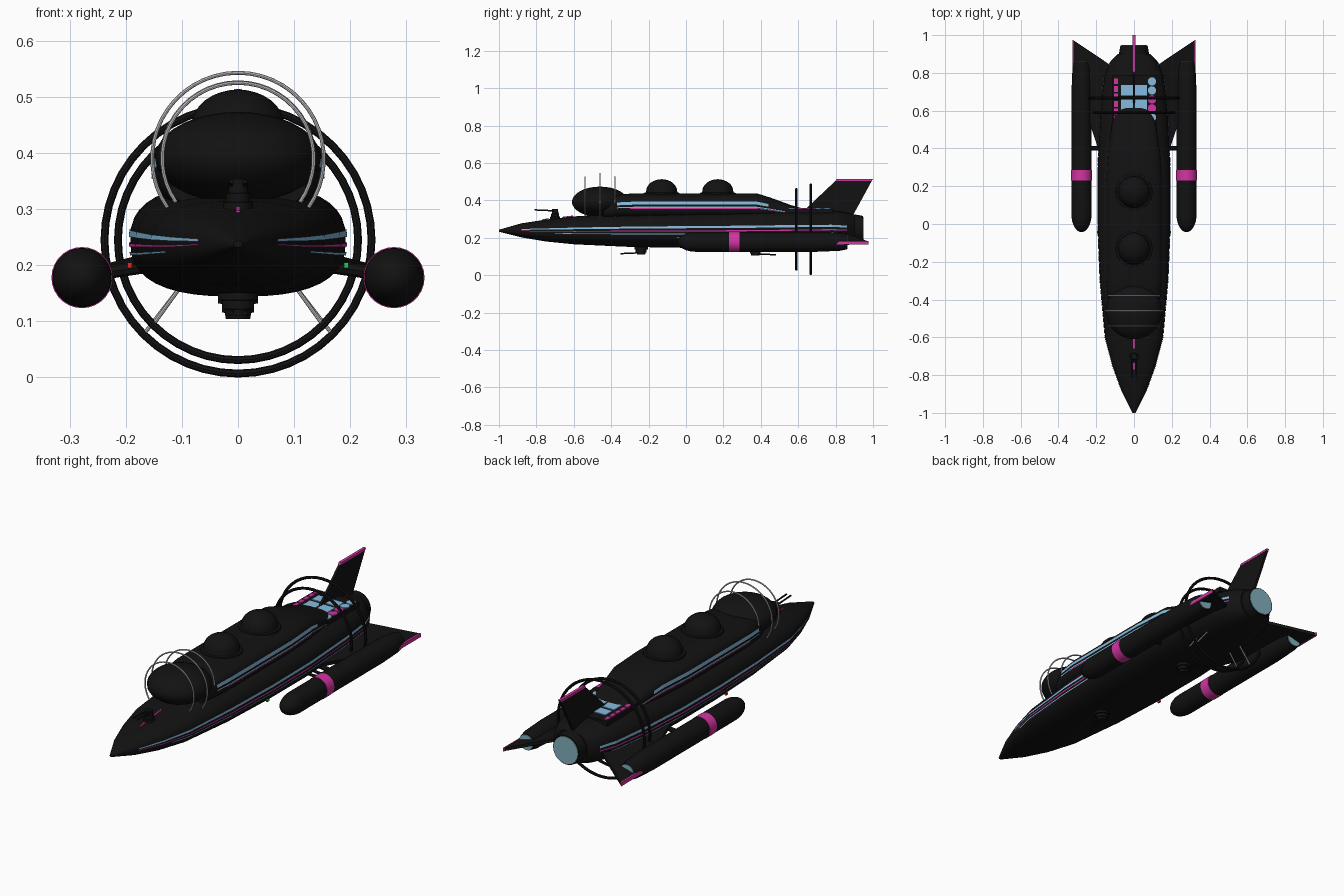
import bpy, math
from mathutils import Vector

if "Cube" in bpy.data.objects:
    bpy.data.objects.remove(bpy.data.objects["Cube"])


def material(name, rgb):
    m = bpy.data.materials.new(name)
    m.diffuse_color = (*rgb, 1)
    m.use_nodes = True
    m.node_tree.nodes["Principled BSDF"].inputs["Base Color"].default_value = m.diffuse_color
    return m


BLACK = material("black", (0.006, 0.006, 0.006))
PINK = material("pink", (0.65, 0.035, 0.36))
BLUE = material("blue", (0.24, 0.5, 0.74))
GLOW = material("glow", (0.22, 0.43, 0.5))
SILVER = material("silver", (0.7, 0.7, 0.7))
RED = material("red", (0.8, 0.02, 0.02))
GREEN = material("green", (0.02, 0.6, 0.1))


def smooth(ob, angle=35):
    bpy.ops.object.select_all(action='DESELECT')
    ob.select_set(True)
    bpy.context.view_layer.objects.active = ob
    bpy.ops.object.shade_smooth_by_angle(angle=math.radians(angle))


def mesh(name, verts, faces, mat):
    me = bpy.data.meshes.new(name)
    me.from_pydata([tuple(v) for v in verts], [], faces)
    me.materials.append(mat)
    ob = bpy.data.objects.new(name, me)
    bpy.context.collection.objects.link(ob)
    return ob


def rings(name, loops, mat):
    """Skin a list of equal closed loops and cap both ends."""
    n = len(loops[0])
    faces = [(i * n + j, i * n + (j + 1) % n, (i + 1) * n + (j + 1) % n, (i + 1) * n + j)
             for i in range(len(loops) - 1) for j in range(n)]
    faces += [tuple(range(n))[::-1], tuple(range((len(loops) - 1) * n, len(loops) * n))]
    ob = mesh(name, [p for l in loops for p in l], faces, mat)
    smooth(ob)
    return ob


def spow(v, e):
    return math.copysign(abs(v) ** e, v)


def loft(name, sections, n, mat, seg=40):
    """Sections are (y, half width, top z, bottom z) with superellipse outline."""
    loops = []
    for y, w, zt, zb in sections:
        loops.append([(w * spow(math.cos(a), 2 / n), y,
                       (zt + zb) / 2 + (zt - zb) / 2 * spow(math.sin(a), 2 / n))
                      for a in (2 * math.pi * k / seg for k in range(seg))])
    return rings(name, loops, mat)


def lathe(name, profile, centre, mat, axis='Y', seg=28):
    """Revolve (position, radius) pairs about a Y or Z axis."""
    cx, cy, cz = centre
    loops = []
    for t, r in profile:
        cs = [(r * math.cos(2 * math.pi * k / seg), r * math.sin(2 * math.pi * k / seg)) for k in range(seg)]
        loops.append([(cx + a, cy + t, cz + b) if axis == 'Y' else (cx + a, cy + b, cz + t) for a, b in cs])
    return rings(name, loops, mat)


def stripe(name, sections, n, t0, t1, y0, y1, mat):
    """Painted ribbons on both sides of a lofted body."""
    ys = sorted([y0, y1] + [s[0] for s in sections if y0 < s[0] < y1])
    for side in (-1, 1):
        v = []
        for y in ys:
            a, b = next((a, b) for a, b in zip(sections, sections[1:]) if a[0] <= y <= b[0])
            f = (y - a[0]) / (b[0] - a[0])
            w, zt, zb = (a[i] + f * (b[i] - a[i]) for i in (1, 2, 3))
            for t in (t0, t1):
                x = w * (1 - abs(t) ** n) ** (1 / n) + 0.0025
                v.append((side * x, y, (zt + zb) / 2 + t * (zt - zb) / 2))
        f = [(2 * i, 2 * i + 2, 2 * i + 3, 2 * i + 1)[::side] for i in range(len(ys) - 1)]
        mesh(name, v, f, mat)


def tube(name, pts, r, mat, closed=False):
    cu = bpy.data.curves.new(name, 'CURVE')
    cu.dimensions = '3D'
    cu.bevel_depth, cu.bevel_resolution, cu.use_fill_caps = r, 2, True
    sp = cu.splines.new('POLY')
    sp.points.add(len(pts) - 1)
    for p, q in zip(sp.points, pts):
        p.co = (*q, 1)
    sp.use_cyclic_u = closed
    cu.materials.append(mat)
    ob = bpy.data.objects.new(name, cu)
    bpy.context.collection.objects.link(ob)
    bpy.ops.object.select_all(action='DESELECT')
    ob.select_set(True)
    bpy.context.view_layer.objects.active = ob
    bpy.ops.object.convert(target='MESH')
    smooth(bpy.context.object)


def slab(name, pts, offset, mat):
    """Flat polygon thickened both ways along the offset vector."""
    o = Vector(offset)
    n = len(pts)
    v = [Vector(p) - o for p in pts] + [Vector(p) + o for p in pts]
    f = [tuple(range(n))[::-1], tuple(range(n, 2 * n))]
    f += [(i, (i + 1) % n, n + (i + 1) % n, n + i) for i in range(n)]
    return mesh(name, v, f, mat)


def box(name, x0, x1, y0, y1, z, h, mat):
    slab(name, [(x0, y0, z), (x1, y0, z), (x1, y1, z), (x0, y1, z)], (0, 0, h), mat)


# Main hull and upper deck
HULL = [(-1, .008, .243, .232), (-.88, .068, .277, .202), (-.75, .115, .297, .18), (-.6, .153, .314, .165),
        (-.3, .18, .332, .151), (0, .192, .34, .146), (.3, .192, .345, .144), (.6, .177, .35, .146),
        (.78, .157, .348, .152), (.86, .125, .335, .16), (.9, .085, .322, .168)]
DECK = [(-.44, .12, .40, .3), (-.38, .142, .43, .3), (-.28, .152, .437, .3), (.2, .152, .437, .3),
        (.38, .14, .437, .3), (.45, .128, .415, .3), (.56, .112, .375, .3), (.64, .1, .352, .3)]
loft("hull", HULL, 2.6, BLACK)
loft("upper_deck", DECK, 3, BLACK)

# Side stripes
for t0, t1, y0, y1, m in [(.08, .2, -.88, .86, BLUE), (-.1, -.04, -.88, .86, PINK), (-.26, -.21, -.7, .8, BLUE)]:
    stripe("hull_stripe", HULL, 2.6, t0, t1, y0, y1, m)
for t0, t1, y0, y1, m in [(.12, .36, -.37, .44, BLUE), (-.12, -.04, -.37, .6, BLUE), (-.2, -.15, -.3, .6, PINK)]:
    stripe("deck_stripe", DECK, 3, t0, t1, y0, y1, m)

# Main engine
lathe("main_nozzle", [(.86, .08), (.9, .08), (.945, .072)], (0, 0, .245), BLACK)
lathe("main_engine_glow", [(.944, .067), (.948, .067)], (0, 0, .245), GLOW)

# Front canopy with its hoops
arc = [math.pi * k / 16 for k in range(17)]
can = lathe("canopy", [(-.15 * math.cos(a), max(.148 * math.sin(a), .001)) for a in arc], (0, 0, 0), BLACK)
can.scale, can.location = (1, 1, .55), (0, -.46, .392)
for y, r in ((-.54, .135), (-.46, .153), (-.38, .136)):
    tube("canopy_hoop", [(r * math.cos(a), y, .39 + r * math.sin(a))
         for a in (math.radians(-35 + 250 * k / 32) for k in range(33))], .0035, SILVER)

# Deck domes with rims
for y in (-.13, .17):
    dome = [(0, .098), (.012, .096), (.014, .085)]
    dome += [(.02 + .065 * math.sin(a), max(.083 * math.cos(a), .001)) for a in (math.pi / 16 * k for k in range(9))]
    lathe("deck_dome", dome, (0, y, .428), BLACK, 'Z')

# Twin rear rings and silver struts
for y, r in ((.59, .214), (.667, .238)):
    tube("rear_ring", [(r * math.cos(2 * math.pi * k / 48), y, .245 + r * math.sin(2 * math.pi * k / 48))
         for k in range(48)], .007, BLACK, True)
    for s in (-1, 1):
        d = r * math.sqrt(.5)
        tube("ring_strut", [(s * .1, y, .165), (s * d, y, .245 - d)], .0035, SILVER)

# Side pods, wings and navigation lights
for s in (-1, 1):
    c = (s * .278, 0, .178)
    nose = [(.05 - .093 * math.cos(a), max(.053 * math.sin(a), .001)) for a in (math.pi / 16 * k for k in range(9))]
    lathe("pod", nose + [(.7, .053), (.82, .048), (.86, .04)], c, BLACK)
    lathe("pod_band", [(.229, .052), (.23, .0545), (.285, .0545), (.286, .052)], c, PINK)
    lathe("pod_glow", [(.86, .037), (.864, .037)], c, GLOW)
    slab("wing", [(s * .13, .22, .222), (s * .32, .79, .173), (s * .32, .972, .173), (s * .13, .845, .222)],
         (0, 0, .008), BLACK)
    slab("wing_tip", [(s * .32, .79, .173), (s * .326, .81, .172), (s * .326, .976, .172), (s * .32, .972, .173)],
         (0, 0, .009), PINK)
    tube("pod_pylon", [(s * .15, .4, .2), (s * .25, .4, .185)], .012, BLACK)
    box("navigation_light", s * .193 - .004, s * .193 + .004, -.05, -.035, .2, .005, GREEN if s > 0 else RED)

# Tail fin
slab("tail_fin", [(0, .62, .335), (0, .8, .505), (0, .994, .505), (0, .89, .315)], (.006, 0, 0), BLACK)
slab("tail_fin_tip", [(0, .798, .503), (0, .805, .514), (0, 1, .514), (0, .992, .503)], (.007, 0, 0), PINK)

# Rear instrument deck: panels, bars and discs
box("panel_base", -.115, .12, .53, .785, .344, .011, BLACK)
for y0, y1 in ((.56, .586), (.602, .667), (.68, .735)):
    box("blue_panel", -.07, -.004, y0, y1, .356, .003, BLUE)
    box("blue_panel", .004, .07, y0, y1, .356, .003, BLUE)
for k in range(6):
    box("pink_bar", -.106, -.086, .54 + .04 * k, .571 + .04 * k, .356, .004, PINK)
for k, m in enumerate((BLUE, PINK, PINK, BLUE, BLUE)):
    lathe("signal_disc", [(0, .022), (.007, .022)], (.095, .565 + .0475 * k, .353), m, 'Z', 20)

# Gun turrets: y, base z, up or down, barrel direction, size
for y, z, up, d, r in ((-.7, .292, 1, -1, .027), (-.24, .158, -1, -1, .036), (.37, .152, -1, 1, .036)):
    prof = [(0, r), (.02 * up, r), (.021 * up, r * .8), (.036 * up, r * .8), (.037 * up, r * .65),
            (.048 * up if up < 0 else .062, r * .6)]
    lathe("turret", prof, (0, y, z), BLACK, 'Z', 16)
    for x in (-.012, .012):
        zz = z + up * (.038 if up < 0 else .052)
        tube("turret_barrel", [(x, y, zz), (x, y + d * .11, zz + up * .005)], .004, BLACK)

# Nose top marks
for y0, y1, z in ((-.66, -.605, .311), (-.77, -.735, .297)):
    slab("nose_mark", [(-.004, y0, z - .003), (.004, y0, z - .003), (.004, y1, z + .004), (-.004, y1, z + .004)],
         (0, 0, .004), PINK)

# Consistent outward faces
import bmesh
for ob in bpy.data.objects:
    if ob.type == 'MESH' and "stripe" not in ob.name:
        bm = bmesh.new()
        bm.from_mesh(ob.data)
        bmesh.ops.recalc_face_normals(bm, faces=bm.faces)
        bm.to_mesh(ob.data)
        bm.free()
